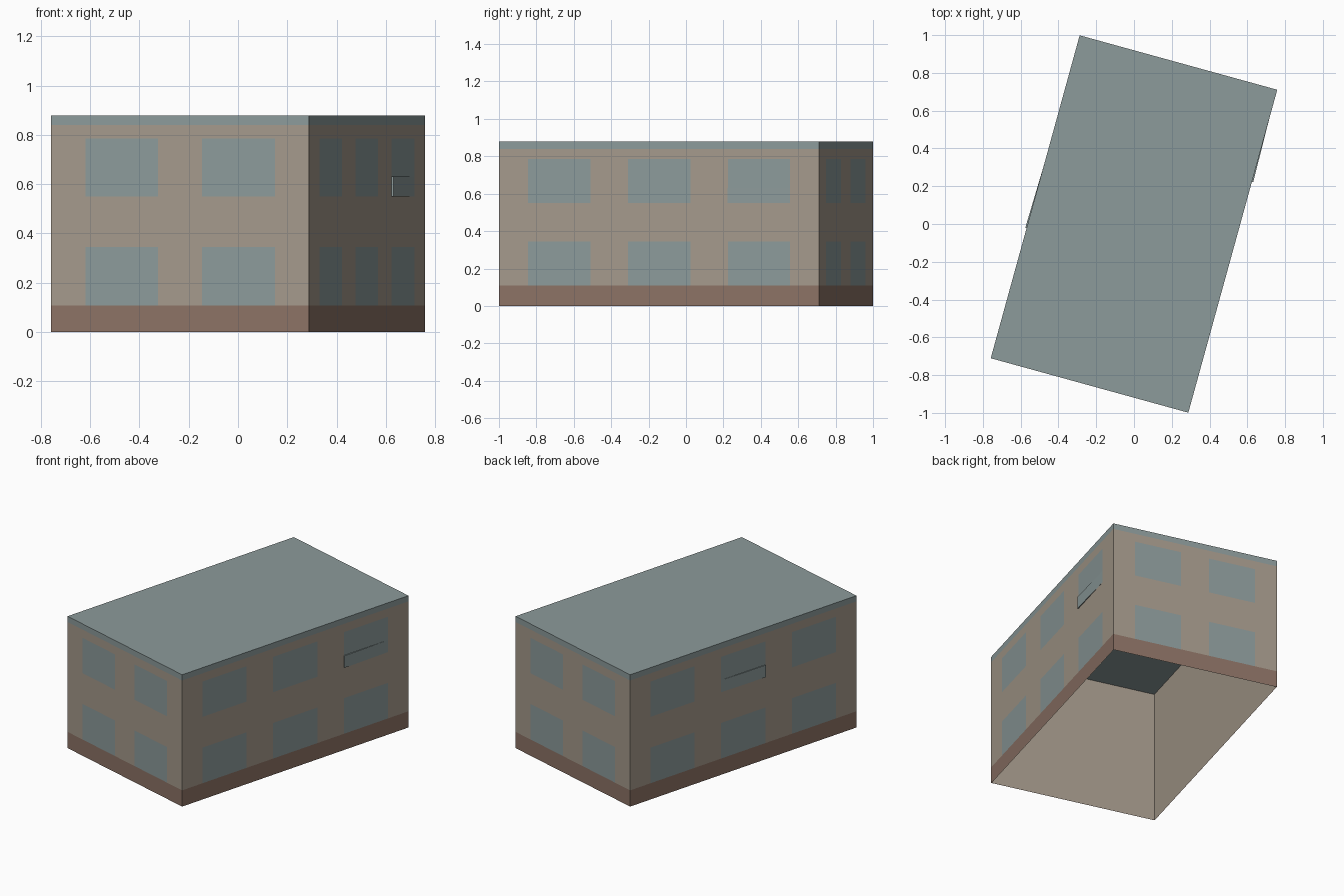
import bpy, bmesh, math

if "Cube" in bpy.data.objects:
    bpy.data.objects.remove(bpy.data.objects["Cube"], do_unlink=True)

W, L, H = 1.085, 1.773, 0.878          # short side, long side, height
TURN = math.radians(-15.4)             # building stands turned on its plot
BASE, TRIM = 0.108, 0.84               # top of plinth, bottom of roof edge
ROWS = [(BASE, 0.345), (0.55, 0.785)]  # window rows in z
SHORT = [(c - 0.153, c + 0.153) for c in (-0.246, 0.246)]
LONG = [(c - 0.173, c + 0.173) for c in (-0.554, 0, 0.554)]


def material(name, rgb):
    m = bpy.data.materials.new(name)
    m.use_nodes = True
    col = [(v / 255) ** 2.2 for v in rgb] + [1]
    m.diffuse_color = col
    bsdf = m.node_tree.nodes["Principled BSDF"]
    bsdf.inputs["Base Color"].default_value = col
    bsdf.inputs["Roughness"].default_value = 0.9
    return m


plaster = material("tan plaster", (163, 152, 138))
slate = material("grey blue slate", (139, 153, 153))
brick = material("brown plinth", (139, 114, 101))


def finish(bm, name, mats):
    mesh = bpy.data.meshes.new(name)
    bm.to_mesh(mesh)
    bm.free()
    for m in mats:
        mesh.materials.append(m)
    ob = bpy.data.objects.new(name, mesh)
    ob.rotation_euler.z = TURN
    bpy.context.collection.objects.link(ob)


def open_box(w, l, h):
    bm = bmesh.new()
    bmesh.ops.create_cube(bm, size=1)
    for v in bm.verts:
        v.co = (v.co.x * w, v.co.y * l, (v.co.z + 0.5) * h)
    floor = [f for f in bm.faces if f.normal.z < -0.5]
    bmesh.ops.delete(bm, geom=floor, context='FACES')
    return bm


def inside(value, spans):
    return any(a < value < b for a, b in spans)


# Outer walls and roof, cut along the window and band lines
bm = open_box(W, L, H)
cuts = [(2, z) for z in (BASE, TRIM)]
for axis, spans in ((0, SHORT), (1, LONG), (2, ROWS)):
    cuts += [(axis, v) for span in spans for v in span]
for axis, v in sorted(set(cuts)):
    normal = [float(i == axis) for i in range(3)]
    bmesh.ops.bisect_plane(bm, geom=bm.verts[:] + bm.edges[:] + bm.faces[:],
                           plane_co=[v * n for n in normal], plane_no=normal)
bm.normal_update()
for f in bm.faces:
    c = f.calc_center_median()
    along, spans = (c.y, LONG) if abs(f.normal.x) > 0.5 else (c.x, SHORT)
    if c.z > TRIM or (inside(c.z, ROWS) and inside(along, spans)):
        f.material_index = 1
    elif c.z < BASE:
        f.material_index = 2
bmesh.ops.dissolve_limit(bm, angle_limit=0.01, verts=bm.verts[:],
                         edges=bm.edges[:], delimit={'MATERIAL'})
finish(bm, "building_shell", [plaster, slate, brick])

# Plain lining on the inside, with a slate ceiling
bm = open_box(W - 0.006, L - 0.006, H - 0.003)
bmesh.ops.reverse_faces(bm, faces=bm.faces[:])
for f in bm.faces:
    f.material_index = int(abs(f.normal.z) > 0.5)
finish(bm, "inner_lining", [plaster, slate])


# Lower panes standing slightly ajar on the long walls
def ajar_pane(name, side, span):
    bm = bmesh.new()
    x = side * W / 2
    plan = [(x, span[0]), (x + side * 0.007, span[0]), (x, span[1])]
    face = bm.faces.new([bm.verts.new((px, py, 0.55)) for px, py in plan])
    top = bmesh.ops.extrude_face_region(bm, geom=[face])["geom"]
    for v in top:
        if isinstance(v, bmesh.types.BMVert):
            v.co.z += 0.08
    bmesh.ops.recalc_face_normals(bm, faces=bm.faces[:])
    finish(bm, name, [slate])


ajar_pane("left_ajar_pane", 1, LONG[2])
ajar_pane("right_ajar_pane", -1, LONG[1])
